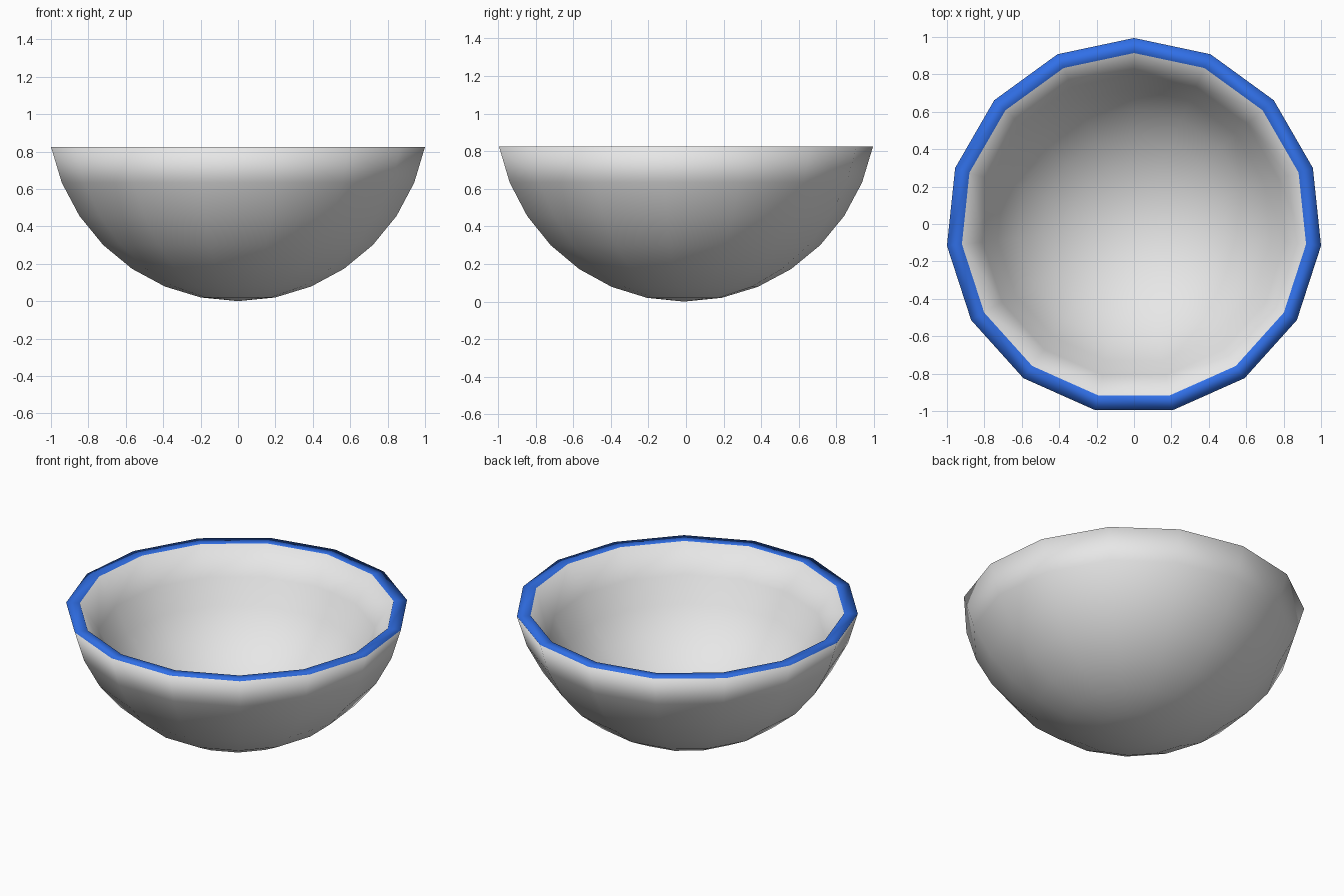
import bpy, bmesh, math

if "Cube" in bpy.data.objects:
    bpy.data.objects.remove(bpy.data.objects["Cube"])

SIDES = 15
R_OUT = 1.0252          # outer sphere radius
STEP = math.radians(11.25)
Y_SHIFT = -0.011        # centres the odd-sided outline
RIM_Z = R_OUT * (1 - math.cos(7 * STEP))
RIM_SCALE = 0.92        # inner edge of the rim
INNER_SCALE = 0.86      # inner wall, shrunk towards the middle of the rim


def material(name, rgb):
    m = bpy.data.materials.new(name)
    m.diffuse_color = (*rgb, 1)
    m.use_nodes = True
    m.node_tree.nodes["Principled BSDF"].inputs["Base Color"].default_value = m.diffuse_color
    return m


grey = material("light grey", (0.8, 0.8, 0.8))
blue = material("blue", (0.03, 0.16, 0.8))

bm = bmesh.new()


def ring(r, z):
    return [bm.verts.new((r * math.sin(math.tau * i / SIDES),
                          r * math.cos(math.tau * i / SIDES) + Y_SHIFT, z))
            for i in range(SIDES)]


def bridge(a, b, mat=0):
    for i in range(SIDES):
        j = (i + 1) % SIDES
        bm.faces.new((a[i], a[j], b[j], b[i])).material_index = mat


def shell(scale, rim_scale):
    """Lower part of a sphere, ending level with the rim; returns its top ring."""
    pole = bm.verts.new((0, Y_SHIFT, RIM_Z * (1 - scale)))
    prev = None
    for k in range(1, 8):
        z = RIM_Z + scale * (R_OUT * (1 - math.cos(k * STEP)) - RIM_Z)
        r = R_OUT * math.sin(k * STEP) * (rim_scale if k == 7 else scale)
        cur = ring(r, z)
        if prev is None:
            for i in range(SIDES):
                bm.faces.new((pole, cur[i], cur[(i + 1) % SIDES]))
        else:
            bridge(prev, cur)
        prev = cur
    return prev


# Outer and inner walls joined by a flat blue rim
outer_top = shell(1, 1)
inner_top = shell(INNER_SCALE, RIM_SCALE)
bridge(outer_top, inner_top, 1)
bmesh.ops.recalc_face_normals(bm, faces=bm.faces)
for f in bm.faces:
    f.smooth = True

mesh = bpy.data.meshes.new("bowl")
bm.to_mesh(mesh)
bm.free()
mesh.materials.append(grey)
mesh.materials.append(blue)
bowl = bpy.data.objects.new("bowl", mesh)
bpy.context.collection.objects.link(bowl)
